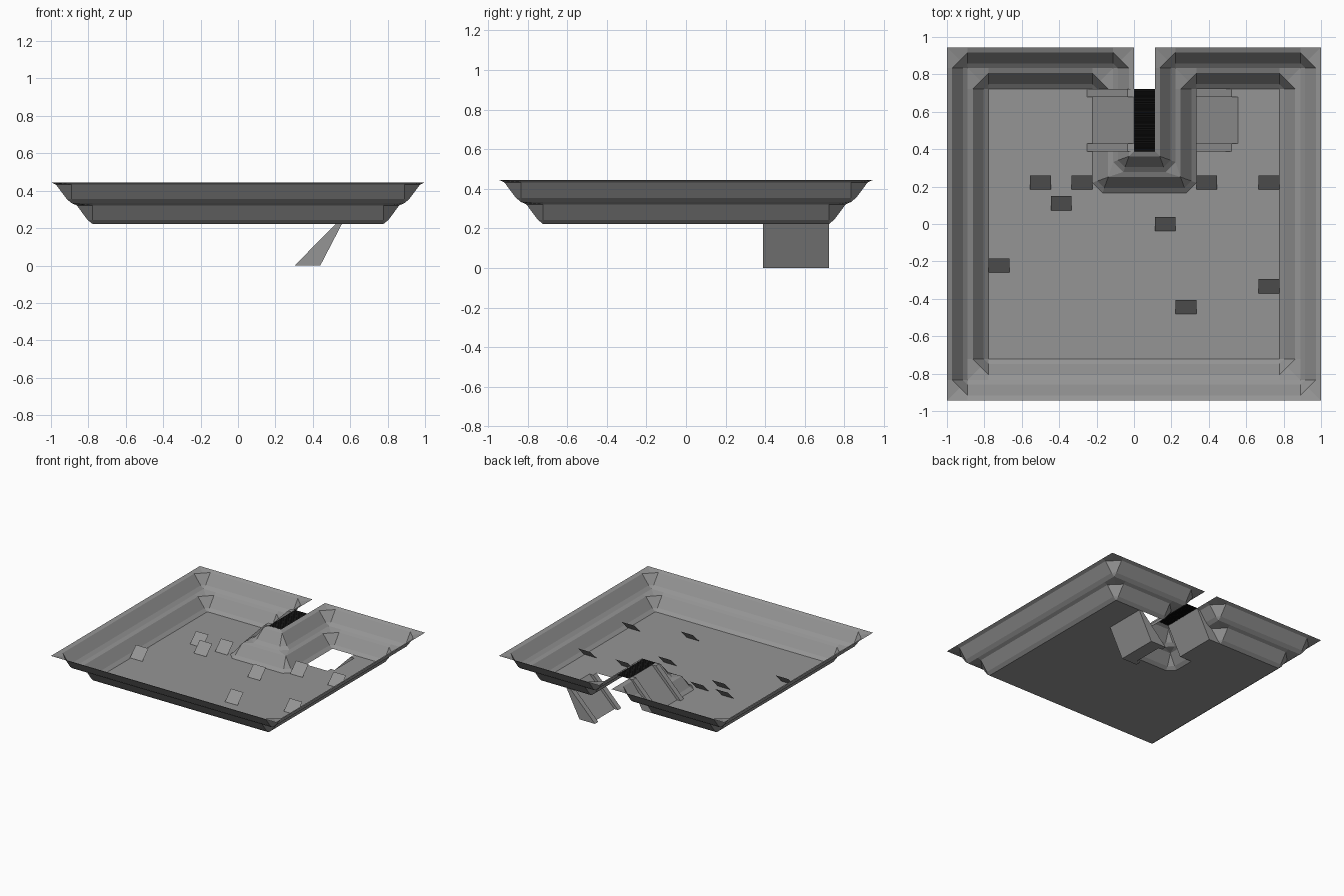
import bpy, bmesh

if "Cube" in bpy.data.objects:
    bpy.data.objects.remove(bpy.data.objects["Cube"])

T = 1 / 9          # grid cell size
X, Y = 1.0, 8.5 * T
TOP, FLOOR = 4 * T, 2 * T
Y0, Y1 = Y - 5 * T, Y - 2 * T   # extent of the ramp openings


def material(name, v):
    m = bpy.data.materials.new(name)
    m.diffuse_color = (v, v, v, 1)
    m.use_nodes = True
    m.node_tree.nodes["Principled BSDF"].inputs["Base Color"].default_value = m.diffuse_color
    return m


grey = material("stone grey", 0.3)
black = material("belt black", 0.006)


def make(name, verts, faces, mat, tri=False):
    me = bpy.data.meshes.new(name)
    me.from_pydata(verts, [], faces)
    bm = bmesh.new()
    bm.from_mesh(me)
    bmesh.ops.remove_doubles(bm, verts=bm.verts, dist=1e-4)
    bmesh.ops.dissolve_degenerate(bm, edges=bm.edges, dist=1e-4)
    if tri:
        bmesh.ops.triangulate(bm, faces=bm.faces)
    bm.to_mesh(me)
    bm.free()
    me.materials.append(mat)
    ob = bpy.data.objects.new(name, me)
    bpy.context.collection.objects.link(ob)
    return ob


# Rim corners: x, y, direction towards the pit, inside corner or not
CORNERS = [(0, Y, -1, -1, True), (-X, Y, 1, -1, True), (-X, -Y, 1, 1, True),
           (X, -Y, -1, 1, True), (X, Y, -1, -1, True), (T, Y, 1, -1, True),
           (T, Y0, 1, -1, False), (0, Y0, -1, -1, False)]


def contour(bank, e):
    """Plan outline of a terrace at distance e into the given bank."""
    b = bank * T
    d = b + e
    pts = [(-d, Y1)]
    for i, (x, y, sx, sy, inside) in enumerate(CORNERS):
        if inside:
            a = (x + sx * d, y + sy * (b + T))
            c = (x + sx * (b + T), y + sy * d)
        else:
            cut = 0.64 * max(0, e - 0.027)
            if e == 0 and bank:
                cut = 0.64 * (T - 0.027)
            a = (x + sx * d, y + sy * (d - cut))
            c = (x + sx * (d - cut), y + sy * d)
        mid = ((a[0] + c[0]) / 2, (a[1] + c[1]) / 2)
        if inside and e == 0:
            mid = (x + sx * b, y + sy * b)
        # order the points along the direction of travel
        vertical_first = i in (0, 2, 4, 6)
        pts += [a, mid, c] if vertical_first else [c, mid, a]
    pts.append((-d, Y0))
    return pts


# Two terraced banks around the pit and along the slot
STEPS = [(0, 0), (0.027, 0.012), (0.085, 0.09), (T, T)]
for bank, name in enumerate(("upper_bank", "lower_bank")):
    verts, faces = [], []
    for e, drop in STEPS:
        verts += [(x, y, TOP - bank * T - drop) for x, y in contour(bank, e)]
    n = len(verts) // len(STEPS)
    for r in range(len(STEPS) - 1):
        for i in range(n - 1):
            a = r * n + i
            faces.append((a, a + 1, a + 1 + n, a + n))
    make(name, verts, faces, grey)

# Pit floor, with an opening for the lower ramp
outline = []
for p in contour(1, T):
    hole_corner = abs(p[0] - 3 * T) < 1e-4 and abs(p[1] - Y1) < 1e-4
    new = [(5 * T, Y1), (5 * T, Y0), (3 * T, Y0)] if hole_corner else [p]
    for q in new:
        if not any(abs(q[0] - o[0]) + abs(q[1] - o[1]) < 1e-4 for o in outline):
            outline.append(q)
make("pit_floor", [(x, y, FLOOR) for x, y in outline],
     [tuple(range(len(outline)))], grey, tri=True)


def prism(name, profile, ya, yb, dx, dz):
    """Extrude an x-z profile along y."""
    n = len(profile)
    verts = [(x + dx, y, z + dz) for y in (ya, yb) for x, z in profile]
    faces = [tuple(range(n)), tuple(reversed(range(n, 2 * n)))]
    faces += [(i, i + n, (i + 1) % n + n, (i + 1) % n) for i in range(n)]
    make(name, verts, faces, grey)


# Ramps with raised side curbs
CURB = [(0.303, 0), (0.44, 0), (5 * T, FLOOR), (0.522, FLOOR)]
DECK = [(3 * T, 0), (0.44, 0), (5 * T, FLOOR)]
for name, dx, dz in (("lower_ramp", 0, 0), ("upper_ramp", -5 * T, FLOOR)):
    prism(name + "_deck", DECK, Y0 + 0.042, Y1 - 0.042, dx, dz)
    prism(name + "_front_curb", CURB, Y0, Y0 + 0.042, dx, dz)
    prism(name + "_back_curb", CURB, Y1 - 0.042, Y1, dx, dz)

# Ribbed dark belt bridging the slot
RIBS = 24
verts, faces = [], []
for i in range(2 * RIBS + 1):
    y = Y0 + (Y1 - Y0) * i / (2 * RIBS)
    z = TOP - 0.003 * (i % 2)
    verts += [(0, y, z), (T, y, z)]
    if i:
        k = 2 * i
        faces.append((k - 2, k - 1, k + 1, k))
make("slot_belt", verts, faces, black)

# Tilted panels standing on the floor, by grid cell
CELLS = [(4, 6), (6, 6), (12, 6), (15, 6), (5, 7), (10, 8), (2, 10), (15, 11), (11, 12)]
for col, row in CELLS:
    x = -X + (col + 0.5) * T
    y = Y - (row + 0.5) * T
    h, w = T / 2, 0.038
    make("tilted_panel",
         [(x - h, y - w, FLOOR + 0.005), (x + h, y - w, FLOOR + 0.005),
          (x + h, y + w, FLOOR + 0.081), (x - h, y + w, FLOOR + 0.081)],
         [(0, 1, 2, 3)], grey)
